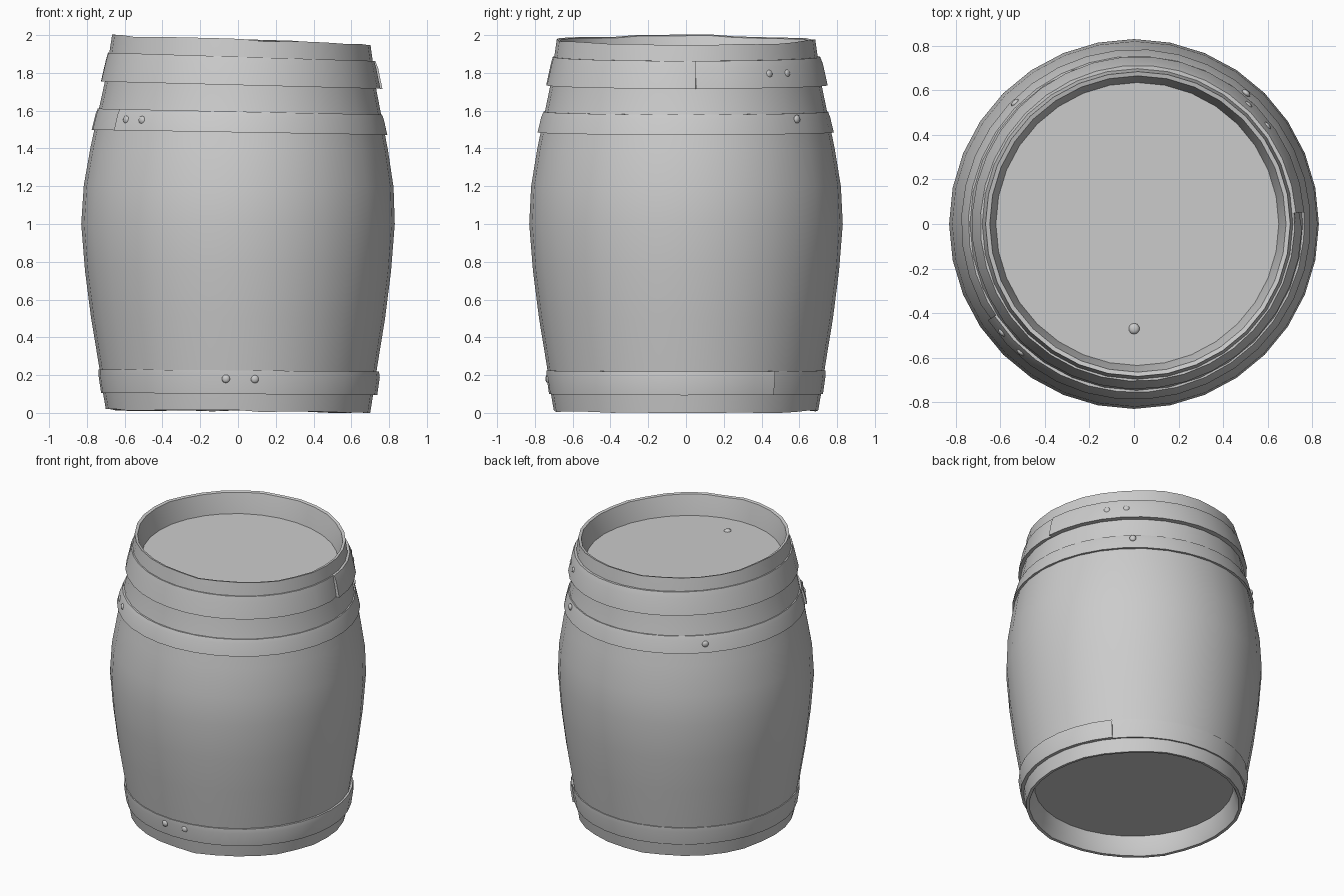
import bpy, bmesh, math, random
from mathutils import Vector, Matrix

if "Cube" in bpy.data.objects:
    bpy.data.objects.remove(bpy.data.objects["Cube"])

random.seed(4)
SIDES = 32
# outer stave profile: (height, radius)
OUTER = [(0.01, .70), (0.1, .715), (0.25, .737), (0.5, .778), (0.75, .81), (1.0, .83),
         (1.2, .82), (1.4, .787), (1.6, .746), (1.75, .715), (1.88, .698), (1.975, .684)]
# inner lips around the recessed lid and base
TOP_LIP = [(1.97, .665), (1.9, .648), (1.83, .635)]
BASE_LIP = [(0.14, .645), (0.06, .66), (0.012, .68)]


def warp(x, y, z):
    """Slight lean and slanted rim of the worn barrel."""
    up, down = max(0, z - 1), max(0, 1 - z)
    return Vector((x + .018 * up, y, z - .035 * x * up - .01 * x * down))


def body_radius(z):
    for (z0, r0), (z1, r1) in zip(OUTER, OUTER[1:]):
        if z <= z1:
            return r0 + (r1 - r0) * (z - z0) / (z1 - z0)
    return OUTER[-1][1]


def finish(name, bm, angle=40):
    bmesh.ops.recalc_face_normals(bm, faces=bm.faces)
    me = bpy.data.meshes.new(name)
    bm.to_mesh(me)
    bm.free()
    ob = bpy.data.objects.new(name, me)
    bpy.context.collection.objects.link(ob)
    bpy.ops.object.select_all(action='DESELECT')
    ob.select_set(True)
    bpy.context.view_layer.objects.active = ob
    bpy.ops.object.shade_smooth_by_angle(angle=math.radians(angle))
    return ob


def bridge(bm, rings, closed):
    n = len(rings)
    for i in range(n if closed else n - 1):
        a, b = rings[i], rings[(i + 1) % n]
        m = len(a)
        for j in range(m):
            bm.faces.new((a[j], b[j], b[(j + 1) % m], a[(j + 1) % m]))


# Stave wall with uneven rims
bm = bmesh.new()
profile = OUTER + TOP_LIP + [(1.80, .635), (0.17, .645)] + BASE_LIP
profile = OUTER + TOP_LIP
rings = []
top_j = [random.uniform(-.006, .006) for _ in range(SIDES)]
for z, r in BASE_LIP + OUTER + TOP_LIP:
    ring = []
    for i in range(SIDES):
        a = 2 * math.pi * i / SIDES
        edge = top_j[i] if z > 1.95 or z < .02 else 0
        ring.append(bm.verts.new(warp(r * math.cos(a), r * math.sin(a), z + edge)))
    rings.append(ring)
bridge(bm, rings, False)
finish("stave_wall", bm)


# Recessed lid and base
def disc(name, z, r, flip):
    bm = bmesh.new()
    vs = [bm.verts.new(warp(r * math.cos(2 * math.pi * i / SIDES),
                            r * math.sin(2 * math.pi * i / SIDES), z)) for i in range(SIDES)]
    bm.faces.new(vs[::-1] if flip else vs)
    me = bpy.data.meshes.new(name)
    bm.to_mesh(me)
    bm.free()
    bpy.context.collection.objects.link(bpy.data.objects.new(name, me))


disc("lid", 1.83, .635, False)
disc("base", .14, .645, True)


# Iron hoops: each spirals outward and ends in an overlapping strap
def hoop(name, z0, z1, end_deg, direction, overlap_deg, low, high, flare):
    bm = bmesh.new()
    total = 360 + overlap_deg
    steps = round(total / 10)
    rings = []
    for i in range(steps + 1):
        back = total * i / steps
        a = math.radians(end_deg + direction * back)
        t = 1 if back < overlap_deg else max(0, 1 - (back - overlap_deg) / 60)
        lift = low + (high - low) * t
        ring = []
        for z, k in ((z0, -.01), (z0, lift + flare), (z0 + .75 * (z1 - z0), lift),
                     (z1, lift * .6), (z1, -.01)):
            if back > 360 and k > 0:
                k = low * .6
            r = body_radius(z) + k
            ring.append(bm.verts.new(warp(r * math.cos(a), r * math.sin(a), z)))
        rings.append(ring)
    bridge(bm, rings, False)
    bm.faces.new(rings[0])
    bm.faces.new(rings[-1][::-1])
    finish(name, bm, 50)


hoop("top_hoop", 1.735, 1.885, 4, 1, 85, .014, .026, .009)
hoop("middle_hoop", 1.485, 1.595, 213, 1, 25, .012, .020, .003)
hoop("bottom_hoop", .10, .225, 39, -1, 70, .010, .022, .0)


# Rivets on the hoop overlaps
def rivet(name, deg, z, lift, size=.022):
    a = math.radians(deg)
    r = body_radius(z) + lift
    bm = bmesh.new()
    bmesh.ops.create_uvsphere(bm, u_segments=10, v_segments=6, radius=size)
    bmesh.ops.scale(bm, vec=(.6, 1, 1), verts=bm.verts)
    bmesh.ops.transform(bm, verts=bm.verts, matrix=Matrix.Translation(
        warp(r * math.cos(a), r * math.sin(a), z)) @ Matrix.Rotation(a, 4, 'Z'))
    finish(name, bm, 60)


for n, (deg, z, lift) in enumerate([(37, 1.81, .022), (47, 1.81, .022), (219, 1.54, .015),
                                    (228, 1.54, .015), (50, 1.565, .014), (135, 1.54, .010),
                                    (265, .18, .008), (277, .18, .008)]):
    rivet(f"rivet_{n + 1}", deg, z, lift)

# Small peg in the lid
bm = bmesh.new()
bmesh.ops.create_uvsphere(bm, u_segments=10, v_segments=6, radius=.025)
bmesh.ops.scale(bm, vec=(1, 1, .5), verts=bm.verts)
bmesh.ops.translate(bm, vec=(0, -.47, 1.83), verts=bm.verts)
finish("lid_peg", bm, 60)
